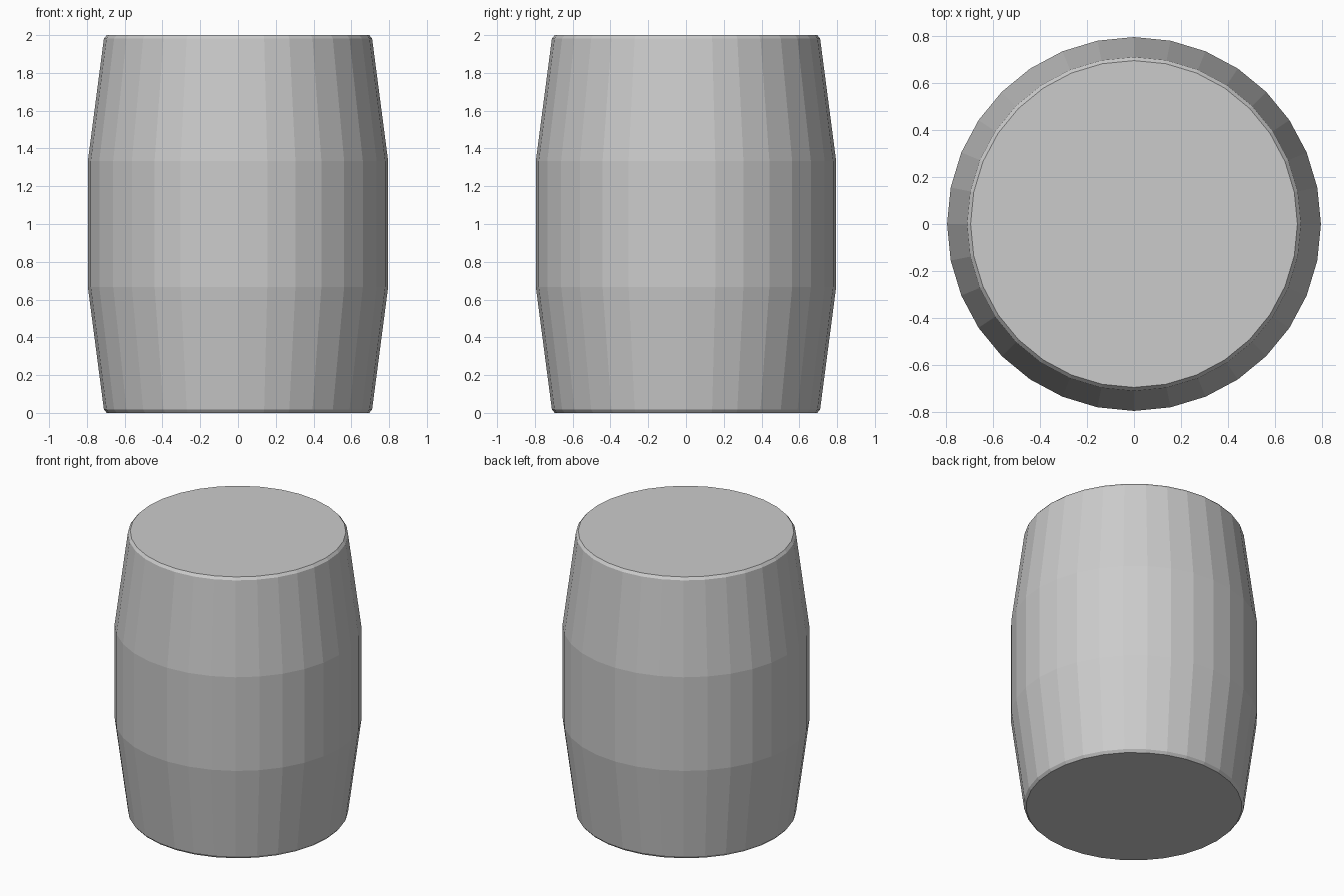
import bpy, bmesh
from math import cos, sin, tau

if "Cube" in bpy.data.objects:
    bpy.data.objects.remove(bpy.data.objects["Cube"])

SIDES = 32
# Barrel profile (radius, height): bevelled ends, tapered staves, straight belly
PROFILE = [(0.695, 0.0), (0.71, 0.018), (0.795, 0.667),
           (0.795, 1.333), (0.71, 1.982), (0.695, 2.0)]

bm = bmesh.new()
rings = [[bm.verts.new((r * cos(tau * i / SIDES), r * sin(tau * i / SIDES), z))
          for i in range(SIDES)] for r, z in PROFILE]

# Side walls between neighbouring rings
for low, high in zip(rings, rings[1:]):
    for i in range(SIDES):
        j = (i + 1) % SIDES
        bm.faces.new((low[i], low[j], high[j], high[i]))

# Flat bottom and lid
bm.faces.new(rings[0][::-1])
bm.faces.new(rings[-1])

mesh = bpy.data.meshes.new("barrel")
bm.to_mesh(mesh)
bm.free()
barrel = bpy.data.objects.new("barrel", mesh)
bpy.context.collection.objects.link(barrel)
